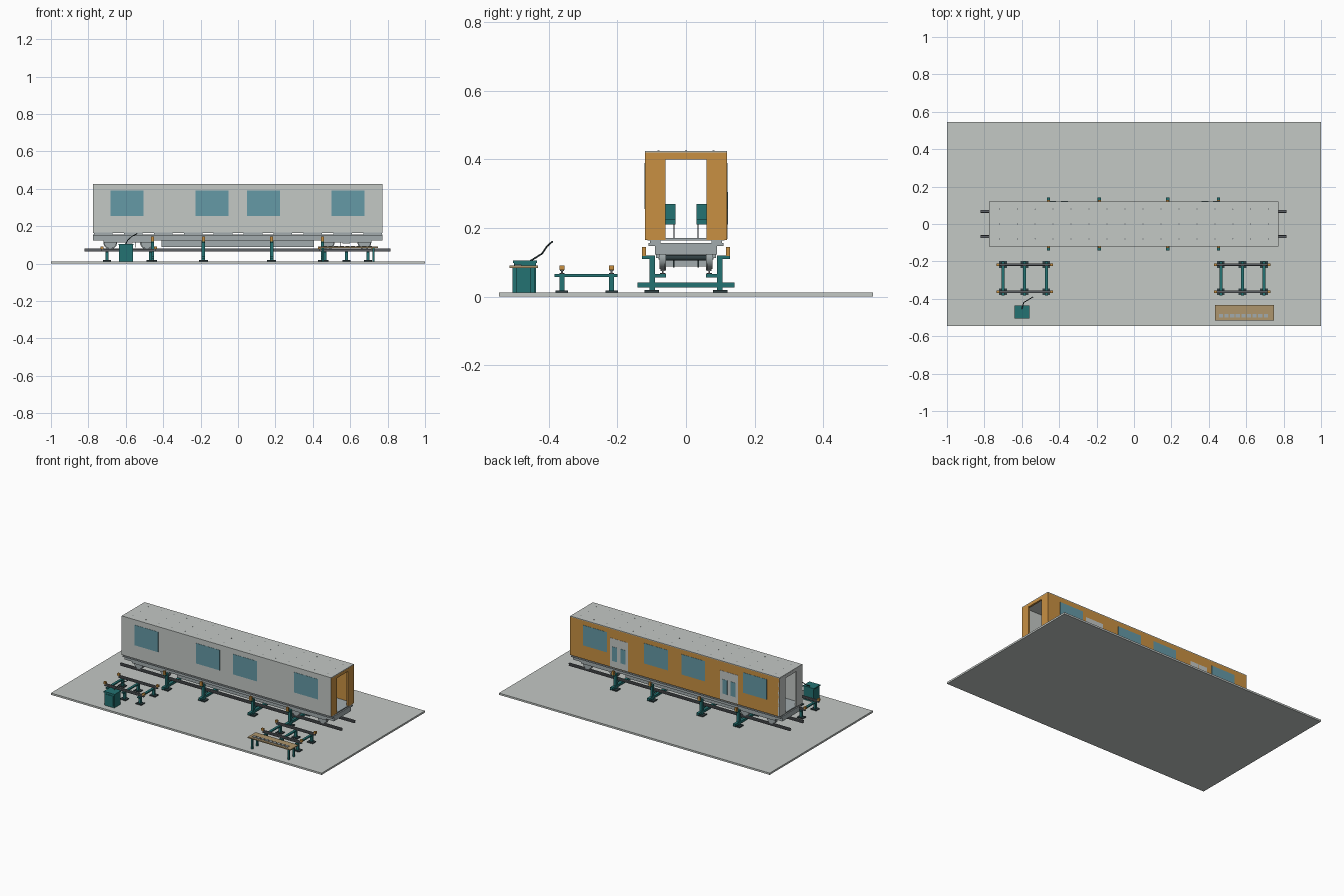
import bpy, bmesh, math
from mathutils import Matrix, Vector

cube = bpy.data.objects.get("Cube")
if cube:
    bpy.data.objects.remove(cube, do_unlink=True)


def material(name, red, green, blue):
    mat = bpy.data.materials.new(name)
    mat.use_nodes = True
    colour = (red, green, blue, 1)
    mat.diffuse_color = colour
    mat.node_tree.nodes["Principled BSDF"].inputs["Base Color"].default_value = colour
    return mat


PALE = material("pale grey", .55, .58, .56)
ORANGE = material("orange", .58, .28, .055)
GLASS = material("blue glass", .13, .32, .38)
TEAL = material("teal paint", .017, .17, .17)
STEEL = material("light steel", .36, .41, .42)
RAIL = material("rail grey", .11, .12, .13)
DARK = material("dark metal", .03, .05, .055)
TAN = material("tan board", .42, .30, .15)


def finish(name, bm, mat):
    mesh = bpy.data.meshes.new(name)
    bm.to_mesh(mesh)
    bm.free()
    mesh.materials.append(mat)
    obj = bpy.data.objects.new(name, mesh)
    bpy.context.collection.objects.link(obj)
    return obj


def boxes(name, mat, spans):
    """One object from boxes given as (x, y, z) pairs of limits."""
    bm = bmesh.new()
    for span in spans:
        centre = Vector([(low + high) / 2 for low, high in span])
        size = Vector([abs(high - low) for low, high in span])
        bmesh.ops.create_cube(bm, size=1, matrix=Matrix.LocRotScale(centre, None, size))
    return finish(name, bm, mat)


def around(value, half):
    return (value - half, value + half)


def cylinders(name, mat, items, axis="Y"):
    """One object from cylinders given as (centre, radius, depth)."""
    bm = bmesh.new()
    turn = Matrix.Rotation(math.pi / 2, 4, "X") if axis == "Y" else Matrix()
    for centre, radius, depth in items:
        bmesh.ops.create_cone(bm, cap_ends=True, segments=24, radius1=radius, radius2=radius,
                              depth=depth, matrix=Matrix.Translation(centre) @ turn)
    obj = finish(name, bm, mat)
    bpy.context.view_layer.objects.active = obj
    obj.select_set(True)
    bpy.ops.object.shade_smooth_by_angle()
    obj.select_set(False)
    return obj


SIDES = (-1, 1)
GROUND = .012
LENGTH = (-.775, .772)

boxes("ground_slab", PALE, [((-1, 1), (-.545, .545), (0, GROUND))])

# Carriage shell, open at both ends
BODY = (.165, .42)
boxes("front_wall", PALE, [(LENGTH, (-.12, -.112), BODY)])
boxes("back_wall", ORANGE, [(LENGTH, (.112, .12), BODY)])
boxes("roof", PALE, [(LENGTH, (-.12, .12), (.42, .425))])
boxes("carriage_floor", STEEL, [(LENGTH, (-.112, .112), (.163, .17))])
for name, mat, x in (("left_end_wall", ORANGE, (.76, .7725)),
                     ("right_end_wall", PALE, (-.7755, -.763))):
    panels = [(x, (s * .06, s * .12), BODY) for s in SIDES]
    boxes(name, mat, panels + [(x, (-.06, .06), (.4, .42))])
cylinders("roof_fixings", RAIL,
          [((-.72 + .096 * i, y, .425), .003, .001)
           for i in range(16) for y in (-.08, 0, .08)], "Z")

# Windows and double doors
WINDOWS = (-.593, -.138, .136, .588)
for side, name in ((-1, "front_windows"), (1, "back_windows")):
    boxes(name, GLASS, [(around(x, .088), around(side * .12, .0015), (.255, .39))
                        for x in WINDOWS])
DOORS = (-.403, .41)
boxes("door_leaves", PALE, [(around(x + s * .033, .032), around(.12, .0015), (.168, .36))
                            for x in DOORS for s in SIDES])
boxes("door_panes", GLASS, [(around(x + s * .031, .018), around(.1215, .0015), (.21, .305))
                            for x in DOORS for s in SIDES])

# Seats along both walls
SEATS = [-.6 + .24 * i for i in range(6)]
boxes("seats", TEAL, [(around(x, .03), (s * .03, s * .108), (.21, .225))
                      for x in SEATS for s in SIDES] +
      [((x - .03, x - .02), (s * .03, s * .108), (.225, .27)) for x in SEATS for s in SIDES])
boxes("seat_posts", DARK, [(around(x, .003), around(s * .035, .002), (.17, .21))
                           for x in SEATS for s in SIDES])

# Underframe and equipment
boxes("underframe", STEEL, [(LENGTH, (-.11, .11), (.148, .156)),
                            (LENGTH, (-.09, .09), (.123, .148))])
boxes("floor_mounts", STEEL, [(around(-.72 + .16 * i, .05), around(s * .09, .015), (.156, .163))
                              for i in range(10) for s in SIDES])
boxes("equipment_case", STEEL, [((-.41, .405), (-.06, .06), (.088, .123))])
boxes("hanging_rods", DARK, [(around(x, .002), around(s * .036, .002), (.085, .123))
                             for x in (-.55, .55) for s in SIDES])

# Bogies
BOGIES = (-.585, .578)
AXLES = [x + s * .098 for x in BOGIES for s in SIDES]
cylinders("wheels", STEEL, [((x, s * .07, .113), .033, .014) for x in AXLES for s in SIDES])
cylinders("wheel_flanges", STEEL, [((x, s * .061, .113), .037, .004)
                                   for x in AXLES for s in SIDES])
cylinders("axles", DARK, [((x, 0, .113), .008, .13) for x in AXLES])
boxes("bogie_frames", STEEL, [(around(x, .135), around(s * .083, .005), (.112, .124))
                              for x in BOGIES for s in SIDES] +
      [(around(x, .02), (-.08, .08), (.108, .124)) for x in BOGIES])

# Track rails with head, web and foot
boxes("track_rails", RAIL, [((-.82, .816), around(s * .068, w), z)
                            for s in SIDES
                            for w, z in ((.006, (.075, .08)), (.002, (.069, .075)),
                                         (.008, (.065, .069)))])

# Track support stands
STANDS = (-.457, -.185, .18, .452)
ENDS = [(x, s) for x in STANDS for s in SIDES]
boxes("stand_beams", TEAL, [(around(x, .009), (-.142, .142), (.026, .041)) for x in STANDS])
boxes("stand_columns", TEAL, [(around(x, .009), around(s * .099, .008), (.018, .12))
                              for x, s in ENDS])
boxes("stand_arms", TEAL, [(around(x, .007), (s * .099, s * .128), (.11, .119))
                           for x, s in ENDS])
boxes("rail_brackets", TEAL, [(around(x, .008), (s * .058, s * .095), (.056, .065))
                              for x, s in ENDS])
boxes("stand_feet", DARK, [(around(x, .024), around(s * .1, .021), (GROUND, .019))
                           for x, s in ENDS])
boxes("stand_pads", ORANGE, [(around(x, .008), around(s * .123, .006), (.118, .144))
                             for x, s in ENDS])

# Two bogie work frames
ROWS = (-.217, -.362)
for name, middle in (("right", -.585), ("left", .58)):
    bays = [middle + .116 * i for i in (-1, 0, 1)]
    spots = [(x, y) for x in bays for y in ROWS]
    boxes(name + "_frame_crossbeams", TEAL,
          [(around(x, .008), (-.383, -.2), (.057, .065)) for x in bays])
    boxes(name + "_frame_legs", TEAL,
          [(around(x, .008), around(y, .007), (.018, .058)) for x, y in spots])
    boxes(name + "_frame_feet", DARK,
          [(around(x, .021), around(y, .018), (GROUND, .018)) for x, y in spots])
    boxes(name + "_frame_rails", RAIL,
          [(around(middle, .145), around(y, w), z) for y in ROWS
           for w, z in ((.007, (.065, .068)), (.003, (.068, .074)), (.006, (.074, .079)))])
    boxes(name + "_frame_stops", ORANGE,
          [(around(middle + s * .143, .008), around(y, .007), (.077, .091))
           for s in SIDES for y in ROWS])

# Control cabinet with cable arm
boxes("cabinet", TEAL, [((-.635, -.562), (-.502, -.438), (GROUND, .098)),
                        ((-.64, -.558), (-.505, -.435), (.098, .105))])
boxes("cabinet_door", TEAL, [((-.628, -.569), (-.505, -.502), (.02, .09))])
curve = bpy.data.curves.new("cable_arm", "CURVE")
curve.dimensions = "3D"
curve.bevel_depth = .0025
path = [(-.6, -.455, .103), (-.59, -.42, .125), (-.565, -.405, .147), (-.54, -.39, .16)]
spline = curve.splines.new("POLY")
spline.points.add(len(path) - 1)
for point, position in zip(spline.points, path):
    point.co = (*position, 1)
curve.use_fill_caps = True
curve.materials.append(DARK)
bpy.context.collection.objects.link(bpy.data.objects.new("cable_arm", curve))

# Work bench with parts laid out on top
boxes("bench_top", TAN, [((.432, .748), (-.515, -.432), (.083, .09))])
boxes("bench_legs", TEAL, [(around(x, .006), around(y, .006), (GROUND, .083))
                           for x in (.455, .725) for y in (-.5, -.447)])
boxes("bench_parts", STEEL, [(around(.465 + .03 * i, .011), around(-.49, .01), (.09, .094))
                             for i in range(9)])
